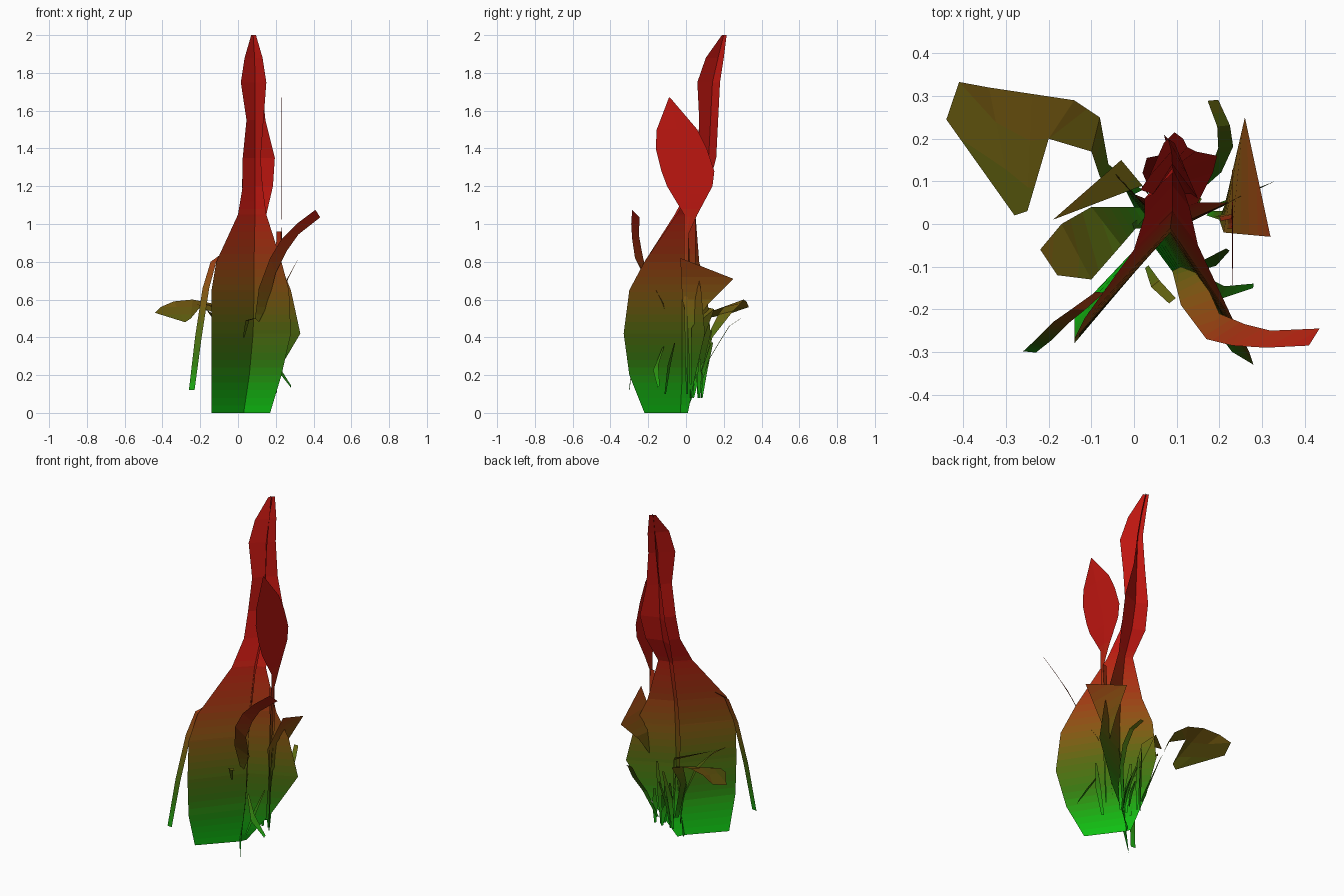
import bpy, bmesh, random
from mathutils import Vector

random.seed(4)
BANDS = 30

# Height gradient: green base, olive middle, red tips
STOPS = [(0, (.004, .55, .006)), (.12, (.008, .42, .006)), (.28, (.035, .19, .005)), (.45, (.09, .14, .005)),
         (.65, (.24, .09, .006)), (.85, (.36, .035, .006)), (1.1, (.5, .008, .005)), (2, (.58, .006, .005))]


def ramp(z):
    for (z0, c0), (z1, c1) in zip(STOPS, STOPS[1:]):
        if z <= z1:
            t = (z - z0) / (z1 - z0)
            return [a + (b - a) * t for a, b in zip(c0, c1)] + [1]
    return list(STOPS[-1][1]) + [1]


def band_z(i):
    return 1.2 * i / BANDS


MATS = []
for i in range(BANDS + 1):
    m = bpy.data.materials.new("height_tint_%02d" % i)
    m.diffuse_color = ramp(band_z(i + .5))
    MATS.append(m)


def surface(name, rows):
    """Flat-shaded sheet through rows of points, tinted by height."""
    bm = bmesh.new()
    grid = [[bm.verts.new(p) for p in r] for r in rows]
    for r0, r1 in zip(grid, grid[1:]):
        for j in range(len(r0) - 1):
            bm.faces.new((r0[j], r0[j + 1], r1[j + 1], r1[j]))
    bmesh.ops.remove_doubles(bm, verts=bm.verts, dist=.0005)
    for i in range(1, BANDS + 1):
        bmesh.ops.bisect_plane(bm, geom=bm.verts[:] + bm.edges[:] + bm.faces[:],
                               plane_co=(0, 0, band_z(i)), plane_no=(0, 0, 1))
    for f in bm.faces:
        f.material_index = max(0, min(BANDS, int(f.calc_center_median().z / 1.2 * BANDS)))
    me = bpy.data.meshes.new(name)
    bm.to_mesh(me)
    bm.free()
    for m in MATS:
        me.materials.append(m)
    ob = bpy.data.objects.new(name, me)
    bpy.context.collection.objects.link(ob)


def blade(name, path, widths, side):
    """Narrow blade: a centre path widened along one direction."""
    s = Vector(side).normalized()
    surface(name, [(Vector(p) - s * w / 2, Vector(p) + s * w / 2) for p, w in zip(path, widths)])


# Two large crossing leaves that share a central spine
Z = [0, .2, .42, .65, .8, 1.05, 1.2, 1.35, 1.55, 1.75, 1.88, 2]
SPINE = [(.03, -.03), (.06, -.02), (.08, -.02), (.085, -.02), (.085, -.01), (.09, .03),
         (.09, .09), (.09, .12), (.09, .13), (.09, .14), (.088, .17), (.08, .2)]
P_A = [(-.14, -.21), (-.14, -.27), (-.14, -.28), (-.14, -.27), (-.115, -.22), (0, -.06),
       (.025, .02), (.025, .06), (.045, .07), (.015, .08), (.035, .11), (.07, .19)]
P_B = [(.05, .01), (.2, .05), (.33, .1), (.28, .08), (.22, .05), (.15, .05),
       (.185, .12), (.195, .16), (.145, .17), (.125, .18), (.115, .2), (.095, .215)]
Q_A = [(.17, -.22), (.23, -.3), (.28, -.33), (.27, -.3), (.23, -.22), (.15, -.05),
       (.13, .04), (.12, .07), (.135, .07), (.15, .06), (.13, .105), (.095, .19)]
Q_B = [(.02, 0), (-.02, .08), (-.05, .13), (-.04, .11), (0, .07), (.05, .05),
       (.02, .12), (.03, .155), (.055, .16), (.08, .17), (.075, .19), (.07, .21)]
for name, A, B in (("large_leaf_left", P_A, P_B), ("large_leaf_right", Q_A, Q_B)):
    surface(name, [[(*a, z), (*s, z), (*b, z)] for z, a, s, b in zip(Z, A, SPINE, B)])

# Tall upright leaf on a thin stem, edge-on from the front
TALL = [(.1, .0, .01), (.6, -.01, .01), (.95, -.01, .015), (1.05, -.01, .06), (1.2, -.1, .14),
        (1.28, -.13, .15), (1.4, -.16, .11), (1.5, -.155, .06), (1.67, -.09, -.085)]
surface("upright_leaf", [[(.2 + .03 * min(z, 1), y0, z), (.2 + .03 * min(z, 1) + .002, (y0 + y1) / 2, z),
                          (.2 + .03 * min(z, 1), y1, z)] for z, y0, y1 in TALL])

# Drooping blade on the left
blade("drooping_blade", [(-.08, -.16, .84), (-.13, -.2, .8), (-.17, -.23, .66), (-.21, -.27, .4),
                         (-.245, -.3, .12)], [.02, .03, .035, .035, .03], (1, -.1, 0))

# Red blade bending out to the right
surface("red_bent_blade", [
    [(.09, -.11, .5), (.11, -.1, .48)], [(.11, -.19, .66), (.16, -.12, .58)],
    [(.17, -.27, .82), (.2, -.21, .74)], [(.23, -.285, .92), (.26, -.235, .86)],
    [(.31, -.29, 1.0), (.32, -.25, .945)], [(.41, -.285, 1.075), (.435, -.245, 1.035)]])

# Broad arched leaf at the back left
surface("arched_leaf", [
    [(.02, .08, .15), (.0, .07, .15)], [(-.06, .14, .4), (-.08, .11, .4)],
    [(-.08, .25, .54), (-.1, .17, .52)], [(-.14, .29, .58), (-.2, .2, .56)],
    [(-.24, .305, .6), (-.25, .03, .5)], [(-.34, .32, .59), (-.28, .02, .48)],
    [(-.41, .333, .56), (-.44, .245, .53)]])

# Orange leaf on the right
surface("orange_leaf", [
    [(.17, .02, .15), (.18, .03, .15)], [(.2, .01, .45), (.21, .03, .45)],
    [(.21, -.02, .6), (.23, .12, .58)], [(.32, -.03, .82), (.26, .25, .71)]])

# Side leaves reaching left
surface("left_side_leaf", [
    [(.02, .04, .2), (.03, .02, .2)], [(-.1, .04, .45), (-.03, -.05, .42)],
    [(-.17, .0, .55), (-.1, -.13, .5)], [(-.22, -.06, .58), (-.18, -.12, .55)]])
surface("left_pointed_leaf", [
    [(.04, .06, .3), (.05, .05, .3)], [(-.03, .15, .55), (.02, .09, .5)],
    [(-.19, .01, .58), (-.19, .01, .58)]])

# Back blade and small blades
blade("back_blade", [(.14, .07, .12), (.19, .12, .28), (.215, .18, .38), (.21, .23, .46), (.185, .29, .5)],
      [.015, .03, .035, .03, .025], (1, .1, 0))
blade("right_low_blade", [(.15, -.12, .35), (.21, -.16, .24), (.28, -.145, .14)], [.015, .04, .015], (.1, .7, .7))
blade("front_small_blade", [(.03, -.1, .4), (.05, -.14, .49), (.09, -.18, .5)], [.01, .025, .02], (1, .8, 0))
blade("side_small_blade", [(.13, -.11, .1), (.18, -.09, .25), (.22, -.06, .37)], [.015, .03, .01], (1, -.6, 0))
blade("thin_red_blade", [(.2, .02, .5), (.215, .02, .75), (.218, .01, .96)], [.02, .03, .03], (1, .2, 0))

# Tuft of short grass blades behind the base
for i in range(10):
    x, y = random.uniform(-.02, .2), random.uniform(0, .09)
    h, dx, dy = random.uniform(.15, .4), random.uniform(-.05, .05), random.uniform(-.02, .07)
    blade("tuft_blade_%d" % (i + 1),
          [(x, y, .08), (x + dx * .3, y + dy * .3, .08 + h * .5), (x + dx, y + dy, .08 + h)],
          [.012, .03, .012], (random.uniform(-1, 1), random.uniform(-1, 1), 0))
